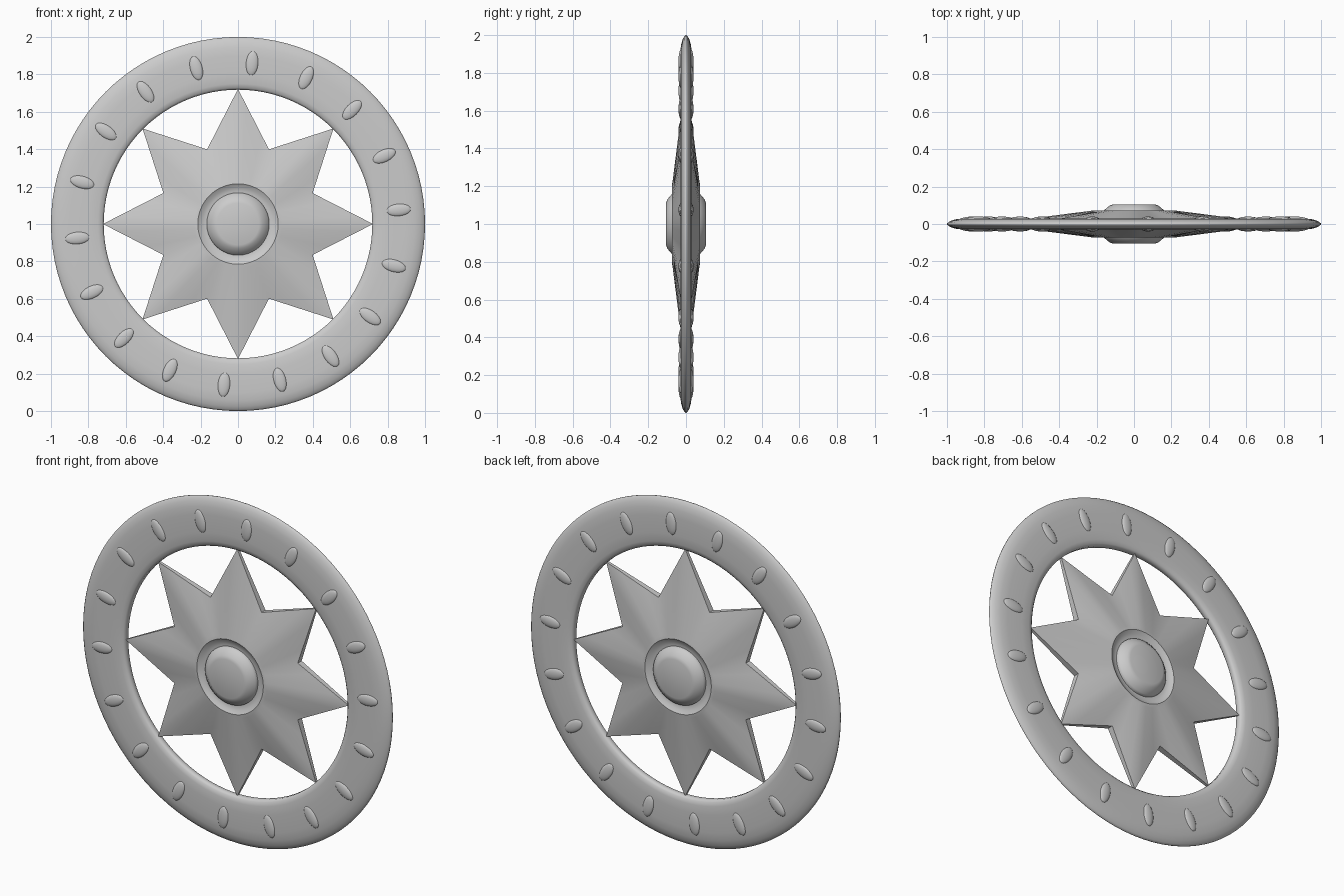
import bpy, bmesh
from math import sin, cos, pi, radians
from mathutils import Matrix

if "Cube" in bpy.data.objects:
    bpy.data.objects.remove(bpy.data.objects["Cube"])

CENTRE = Matrix.Translation((0, 0, 1))


def finish(bm, name, angle):
    bmesh.ops.remove_doubles(bm, verts=bm.verts, dist=1e-5)
    bmesh.ops.recalc_face_normals(bm, faces=bm.faces)
    bm.transform(CENTRE)
    me = bpy.data.meshes.new(name)
    bm.to_mesh(me)
    bm.free()
    ob = bpy.data.objects.new(name, me)
    bpy.context.collection.objects.link(ob)
    bpy.ops.object.select_all(action='DESELECT')
    ob.select_set(True)
    bpy.context.view_layer.objects.active = ob
    bpy.ops.object.shade_smooth_by_angle(angle=radians(angle))
    return ob


def skin(bm, rings, closed):
    """Join successive vertex rings with quads."""
    n = len(rings[0])
    pairs = list(zip(rings, rings[1:]))
    if closed:
        pairs.append((rings[-1], rings[0]))
    for a, b in pairs:
        for i in range(n):
            j = (i + 1) % n
            bm.faces.new((a[i], a[j], b[j], b[i]))


def lathe(name, half, angle, closed, steps=96):
    """Turn a (radius, depth) half profile, mirrored front to back, about y."""
    profile = half + [(r, -y) for r, y in reversed(half)]
    bm = bmesh.new()
    rings = [[bm.verts.new((r * sin(2 * pi * i / steps), y, r * cos(2 * pi * i / steps)))
              for i in range(steps)] for r, y in profile]
    skin(bm, rings, closed)
    if not closed:
        bm.faces.new(rings[0])
        bm.faces.new(rings[-1])
    return finish(bm, name, angle)


# Rounded flat rim
lathe("rim", [(0.718, 0.012), (0.728, 0.022), (0.75, 0.028), (0.80, 0.03), (0.90, 0.03),
              (0.945, 0.027), (0.975, 0.019), (0.992, 0.010), (1.0, 0.003)], 50, True)

# Raised oval studs on both faces of the rim
bm = bmesh.new()
for k in range(18):
    for side in (-1, 1):
        m = (Matrix.Rotation(radians(5 + 20 * k), 4, 'Y')
             @ Matrix.Translation((0, side * 0.027, 0.862))
             @ Matrix.Diagonal((0.034, 0.013, 0.066, 1)))
        bmesh.ops.create_uvsphere(bm, u_segments=16, v_segments=10, radius=1, matrix=m)
finish(bm, "rim_studs", 60)

# Eight-pointed star with ridged points and a grooved collar
SUB = 4
TIP, NOTCH = (0.722, 0.008), (0.432, 0.018)


def star_edge(i):
    """Point (x, y, z) along the straight edges between tips and notches."""
    k, t = divmod(i, SUB)
    ends = []
    for q in (k, k + 1):
        r, y = TIP if q % 2 == 0 else NOTCH
        ends.append((r * sin(q * pi / 8), y, r * cos(q * pi / 8)))
    f = t / SUB
    return [a + (b - a) * f for a, b in zip(*ends)]


bm = bmesh.new()
N = 16 * SUB
collar = [(0.15, 0.054), (0.175, 0.055), (0.195, 0.060), (0.215, 0.073), (0.235, 0.070)]
rings = []
for side in (-1, 1):
    part = [[bm.verts.new((r * sin(2 * pi * i / N), side * y, r * cos(2 * pi * i / N)))
             for i in range(N)] for r, y in collar]
    outer = [star_edge(i) for i in range(N)]
    part.append([bm.verts.new((x, side * y, z)) for x, y, z in outer])
    rings += part if side < 0 else part[::-1]
skin(bm, rings, True)
finish(bm, "star", 35)

# Bevelled hub
lathe("hub", [(0.112, 0.105), (0.130, 0.099), (0.162, 0.072), (0.167, 0.062), (0.167, 0.03)], 40, False, 64)
